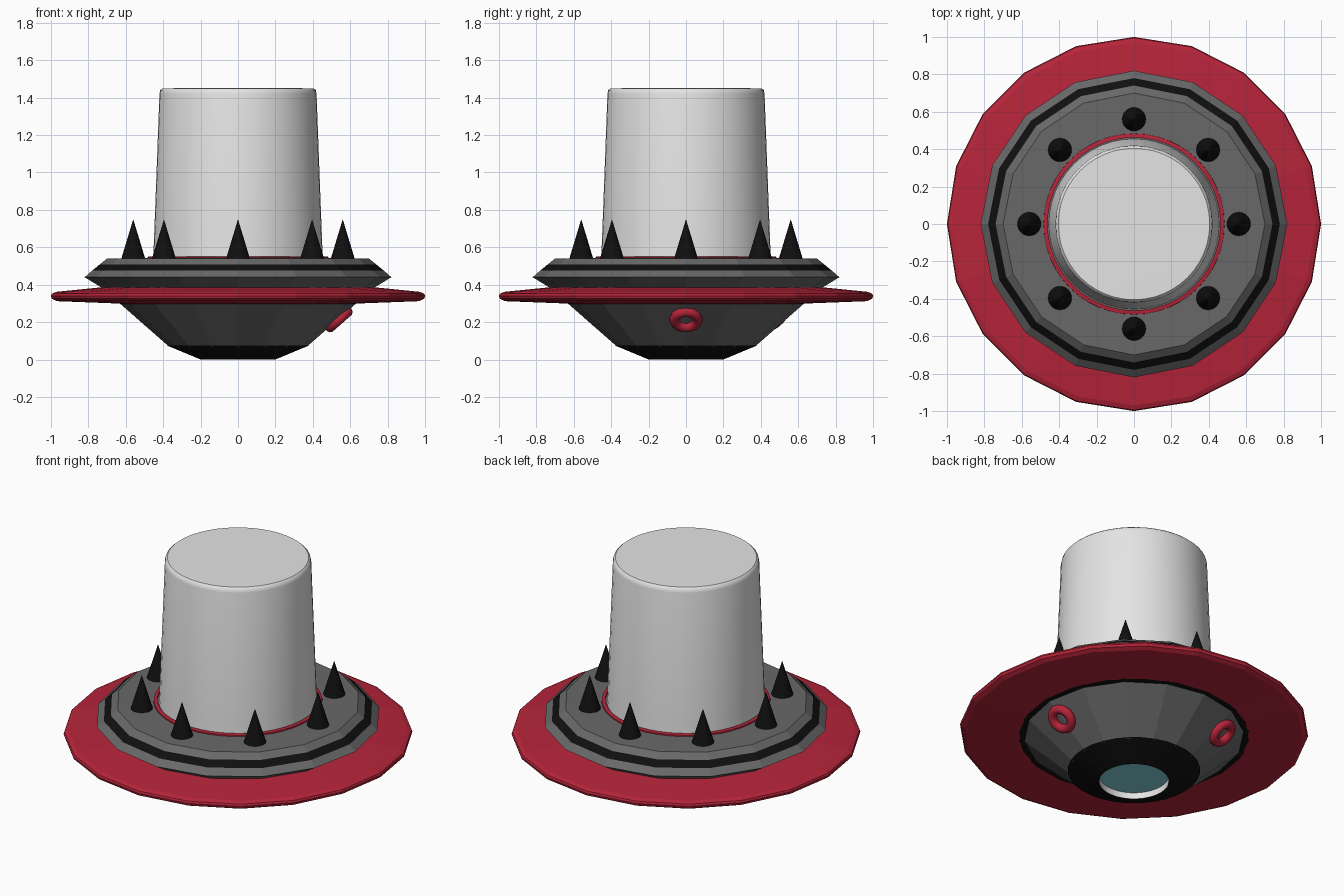
import bpy, bmesh, math
from mathutils import Vector

if "Cube" in bpy.data.objects:
    bpy.data.objects.remove(bpy.data.objects["Cube"])


def material(name, r, g, b):
    m = bpy.data.materials.new(name)
    m.diffuse_color = (r, g, b, 1)
    m.use_nodes = True
    m.node_tree.nodes["Principled BSDF"].inputs["Base Color"].default_value = m.diffuse_color
    return m


GREY = material("dark grey metal", 0.14, 0.14, 0.14)
BLACK = material("black", 0.005, 0.005, 0.005)
RED = material("red", 0.47, 0.018, 0.042)
LIGHT = material("light grey", 0.78, 0.78, 0.78)
TEAL = material("pale teal glass", 0.24, 0.66, 0.75)


def lathe(name, profile, sides, mats, seg_mats=None, smooth=None, closed=False):
    """Spin (radius, z) points around z; seg_mats gives a material per segment."""
    bm = bmesh.new()
    rings = []
    for r, z in profile:
        if r == 0:
            rings.append([bm.verts.new((0, 0, z))] * sides)
        else:
            rings.append([bm.verts.new((r * math.cos(2 * math.pi * i / sides),
                                        r * math.sin(2 * math.pi * i / sides), z))
                          for i in range(sides)])
    if closed:
        rings.append(rings[0])
    for k in range(len(rings) - 1):
        a, b = rings[k], rings[k + 1]
        for i in range(sides):
            j = (i + 1) % sides
            f = bm.faces.new(list(dict.fromkeys((a[i], a[j], b[j], b[i]))))
            f.material_index = seg_mats[k] if seg_mats else 0
    me = bpy.data.meshes.new(name)
    bm.to_mesh(me)
    bm.free()
    for m in mats:
        me.materials.append(m)
    ob = bpy.data.objects.new(name, me)
    bpy.context.collection.objects.link(ob)
    if smooth:
        me.shade_smooth()
        me.set_sharp_from_angle(angle=math.radians(smooth))
    return ob


# Upper saucer with a painted black stripe on its sloped shoulder
lathe("upper_saucer",
      [(0.66, 0.34), (0.73, 0.385), (0.82, 0.44), (0.78, 0.475),
       (0.74, 0.508), (0.70, 0.54), (0, 0.545)],
      16, [GREY, BLACK], [0, 0, 0, 1, 0, 0])

# Lower saucer cone, ending in a black band under the rim
lathe("lower_saucer", [(0.37, 0.07), (0.63, 0.298), (0.685, 0.302)],
      16, [GREY, BLACK], [0, 1])

# Wide red rim
lathe("red_rim",
      [(0.66, 0.30), (0.97, 0.312), (0.995, 0.325), (1.0, 0.34),
       (0.995, 0.352), (0.97, 0.362), (0.74, 0.385), (0.66, 0.385)],
      20, [RED], closed=True)

# Black base cone, with a light recess and glass disc
lathe("black_base", [(0.20, 0.0), (0.38, 0.075)], 32, [BLACK])
lathe("base_recess", [(0.20, 0.04), (0.20, 0.0)], 32, [LIGHT], smooth=30)
lathe("base_glass", [(0, 0.04), (0.20, 0.04)], 32, [TEAL])

# Tall light dome and the red collar around its foot
lathe("dome", [(0.455, 0.53), (0.45, 0.62), (0.42, 1.42), (0.416, 1.44),
               (0.405, 1.45), (0, 1.452)], 48, [LIGHT], smooth=40)
lathe("dome_collar", [(0.462, 0.53), (0.485, 0.53), (0.483, 0.549), (0.462, 0.552)],
      48, [RED], closed=True)

# Ring of eight black spikes
for n in range(8):
    a = n * math.pi / 4
    spike = lathe(f"spike_{n + 1}", [(0, 0.535), (0.065, 0.535), (0, 0.75)],
                  24, [BLACK])
    spike.location = (0.56 * math.cos(a), 0.56 * math.sin(a), 0)

# Two red porthole rings lying on the lower cone
tube = [(0.062 + 0.027 * math.cos(k * math.pi / 5), 0.027 * math.sin(k * math.pi / 5))
        for k in range(10)]
for n, a in enumerate((0, math.radians(120))):
    ring = lathe(f"porthole_ring_{n + 1}", tube, 24, [RED], smooth=60, closed=True)
    out = Vector((0.66 * math.cos(a), 0.66 * math.sin(a), -0.75))
    ring.rotation_euler = out.to_track_quat('Z', 'Y').to_euler()
    ring.location = (0.54 * math.cos(a), 0.54 * math.sin(a), 0.213)
